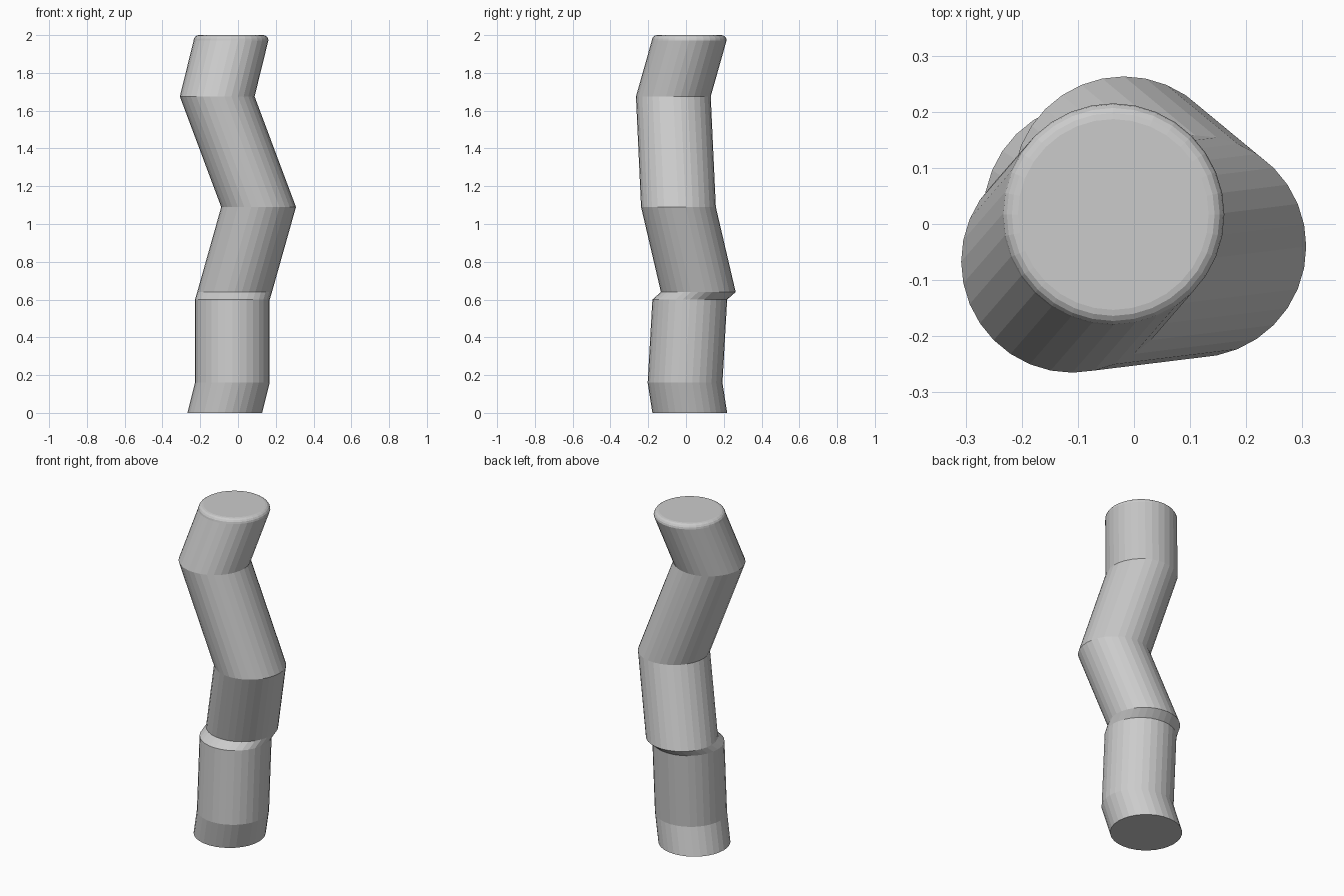
import bpy, bmesh, math

SIDES = 32
RADIUS = 0.198

cube = bpy.data.objects.get("Cube")
if cube:
    bpy.data.objects.remove(cube, do_unlink=True)

# Plain grey material
grey = bpy.data.materials.new("plain grey")
grey.use_nodes = True
colour = (0.6, 0.6, 0.6, 1)
grey.diffuse_color = colour
grey.node_tree.nodes["Principled BSDF"].inputs["Base Color"].default_value = colour

# Centre line of the bent column: x, y, z of each level ring
path = [(-0.07, 0.02, 0), (-0.03, -0.005, 0.16), (-0.03, 0.02, 0.6),
        (-0.018, 0.065, 0.64), (0.109, -0.04, 1.09),
        (-0.11, -0.067, 1.675), (-0.037, 0.017, 1.972)]
rings = [(*p, RADIUS) for p in path]

# Rounded rim at the top
rim = 0.028
x, y, z = path[-1]
for step in range(1, 5):
    a = step / 4 * math.pi / 2
    rings.append((x, y, z + rim * math.sin(a), RADIUS - rim * (1 - math.cos(a))))


def add_ring(bm, cx, cy, cz, r):
    angles = [math.tau * i / SIDES for i in range(SIDES)]
    return [bm.verts.new((cx + r * math.cos(a), cy + r * math.sin(a), cz)) for a in angles]


# Bent column: rings joined by flat sides, capped at both ends
bm = bmesh.new()
loops = [add_ring(bm, *ring) for ring in rings]
for low, high in zip(loops, loops[1:]):
    for i in range(SIDES):
        j = (i + 1) % SIDES
        bm.faces.new((low[i], low[j], high[j], high[i]))
bm.faces.new(loops[0][::-1])
bm.faces.new(loops[-1])

mesh = bpy.data.meshes.new("bent_column")
bm.to_mesh(mesh)
bm.free()
mesh.materials.append(grey)
column = bpy.data.objects.new("bent_column", mesh)
bpy.context.collection.objects.link(column)
